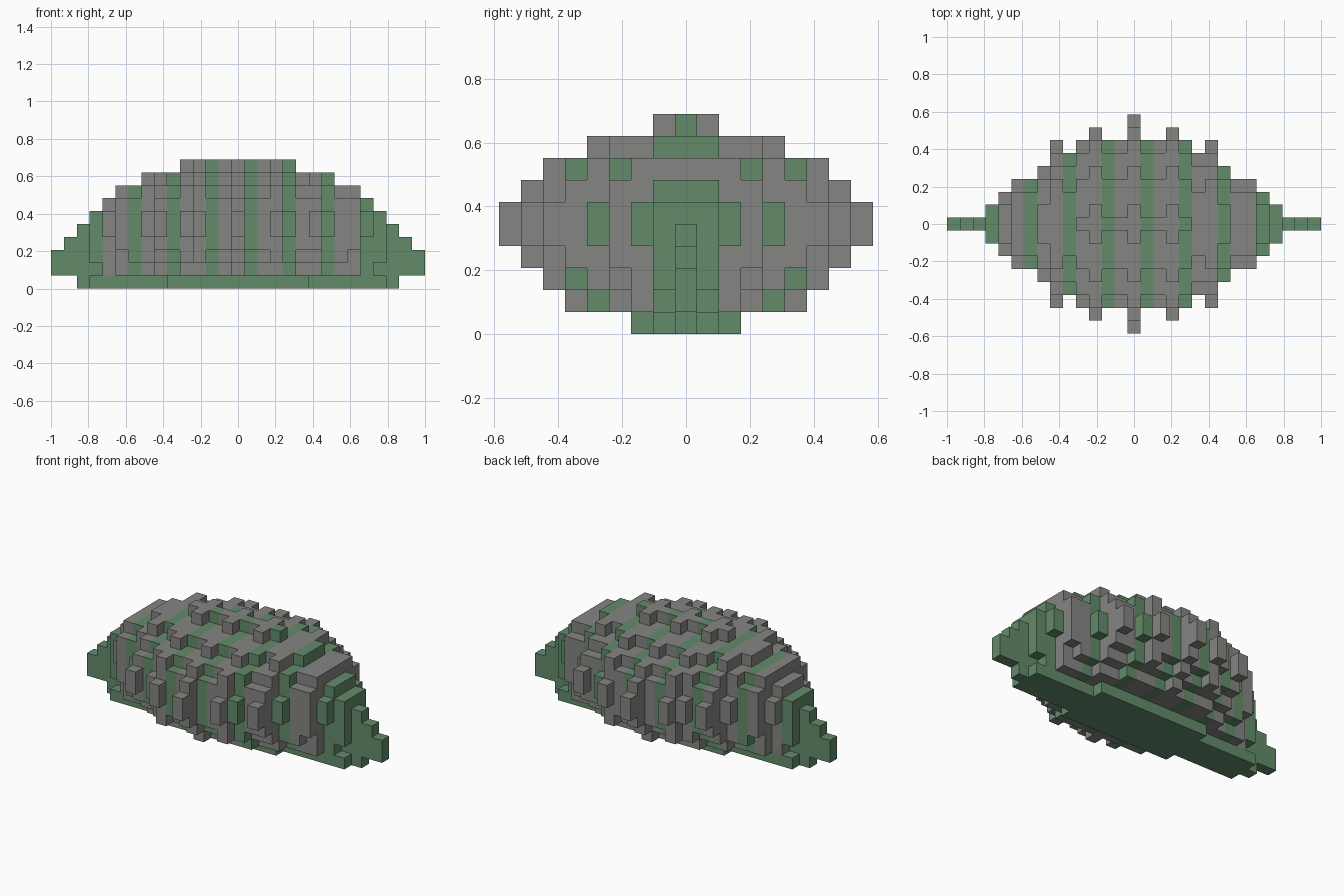
import bpy
import bmesh
from mathutils import Vector

cube = bpy.data.objects.get("Cube")
if cube:
    bpy.data.objects.remove(cube, do_unlink=True)

UNIT = 2 / 29  # edge length of one block


def make_material(name, color):
    mat = bpy.data.materials.new(name)
    mat.use_nodes = True
    mat.diffuse_color = color
    mat.node_tree.nodes["Principled BSDF"].inputs["Base Color"].default_value = color
    return mat


grey = make_material("stone grey", (0.235, 0.235, 0.225, 1))
green = make_material("moss green", (0.125, 0.26, 0.145, 1))


def row(cells, x, z, half_width):
    """Fill a row of blocks across the model, centred on y = 0."""
    cells.update((x, y, z) for y in range(-half_width, half_width + 1))


def build_blocks(name, cells, solid, is_green):
    """Make a mesh of the outer faces of the given blocks."""
    bm = bmesh.new()
    for cell in sorted(cells):
        for axis in range(3):
            for sign in (-1, 1):
                step = [0, 0, 0]
                step[axis] = sign
                if tuple(c + s for c, s in zip(cell, step)) in solid:
                    continue
                normal = Vector(step)
                u = Vector([float(a == (axis + 1) % 3) for a in range(3)])
                v = normal.cross(u)
                centre = Vector(cell) + Vector((0, 0, 0.5)) + normal / 2
                corners = [centre + (u * a + v * b) / 2
                           for a, b in ((-1, -1), (1, -1), (1, 1), (-1, 1))]
                face = bm.faces.new([bm.verts.new(p * UNIT) for p in corners])
                face.material_index = int(is_green(cell[0]))
    bmesh.ops.remove_doubles(bm, verts=bm.verts, dist=UNIT / 100)
    mesh = bpy.data.meshes.new(name)
    bm.to_mesh(mesh)
    bm.free()
    mesh.materials.append(grey)
    mesh.materials.append(green)
    obj = bpy.data.objects.new(name, mesh)
    bpy.context.collection.objects.link(obj)
    return obj


# Half widths of each ring from its lowest row upward, middle ring first
rings = [
    (5, 6, 7, 8, 8, 7, 6, 4),
    (4, 5, 6, 6, 6, 6, 5, 3),
    (4, 5, 6, 6, 6, 6, 5, 3),
    (4, 6, 6, 7, 7, 6, 6, 4),
    (4, 5, 5, 6, 6, 5, 5, 3),
    (3, 4, 5, 5, 5, 5, 4, 2),
    (3, 4, 5, 6, 6, 5, 4, 3),
    (2, 3, 3, 4, 4, 3, 3, 1),
    (2, 3, 3, 3, 3, 3, 2),
    (2, 2, 3, 3, 3, 3, 2),
    (1, 1, 1, 2, 2, 1),
]

body, base, tails = set(), set(), {-1: set(), 1: set()}
for side in (-1, 1):
    # Ringed body
    for i, widths in enumerate(rings):
        for z, half_width in enumerate(widths, start=1):
            row(body, side * i, z, half_width)
    # Crest along the top, wider on the ribs
    for i in range(5):
        row(body, side * i, 9, int(i % 3 == 0))
    # Stepped base
    for i in range(13):
        row(base, side * i, 0, 2 if i < 6 else 1 if i < 12 else 0)
    # Stepped tail fins, thicker where they meet the body
    for i in range(11, 15):
        for z in range(1, 17 - i):
            row(tails[side], side * i, z, int(i == 11 and z > 1))

solid = body | base | tails[-1] | tails[1]
build_blocks("striped_body", body, solid, lambda x: x % 3 == 1)
build_blocks("base", base, solid, lambda x: True)
build_blocks("left_tail_fin", tails[1], solid, lambda x: True)
build_blocks("right_tail_fin", tails[-1], solid, lambda x: True)
